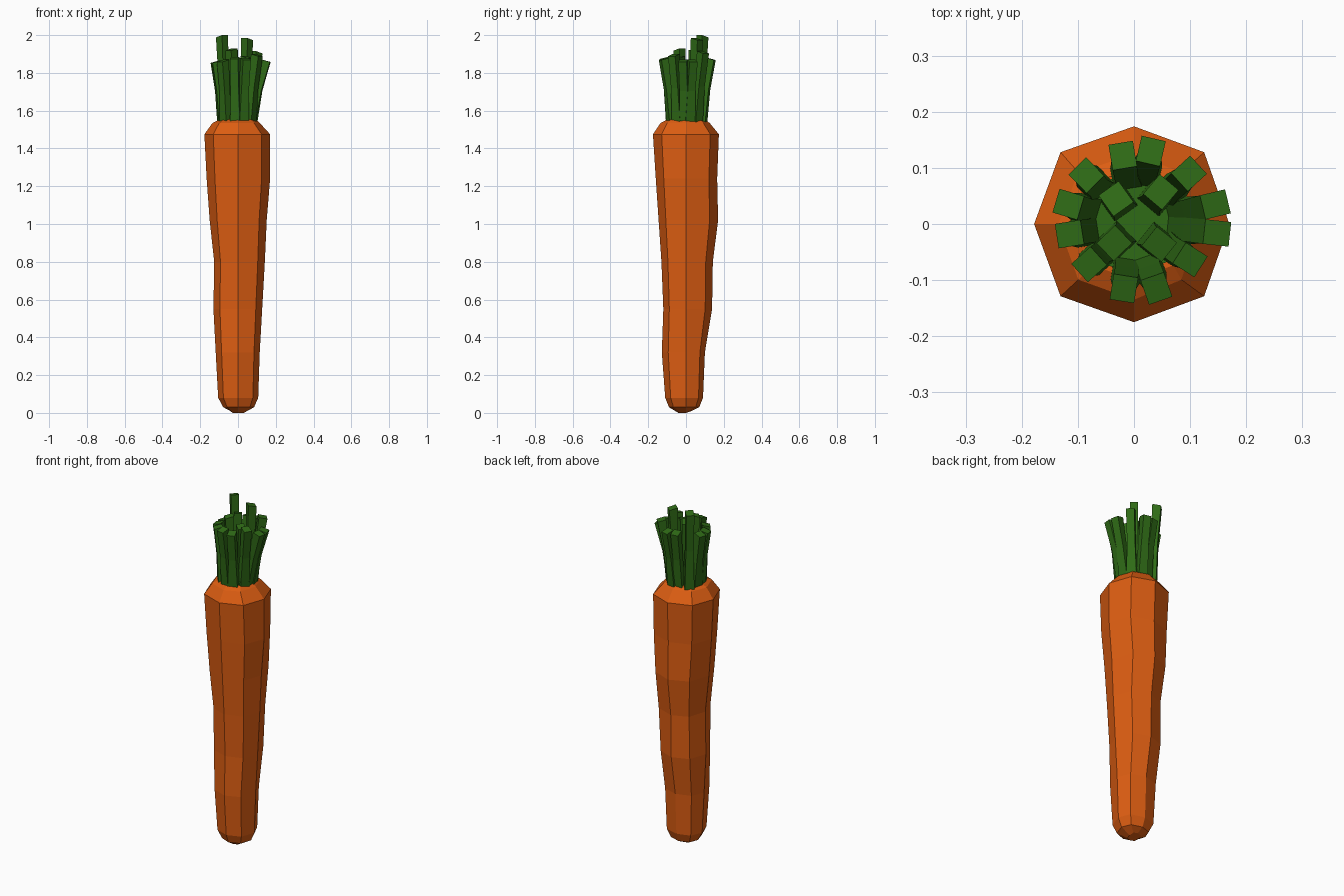
import bpy, bmesh, math
from mathutils import Vector

if "Cube" in bpy.data.objects:
    bpy.data.objects.remove(bpy.data.objects["Cube"])


def material(name, color):
    m = bpy.data.materials.new(name)
    m.diffuse_color = (*color, 1)
    m.use_nodes = True
    m.node_tree.nodes["Principled BSDF"].inputs["Base Color"].default_value = m.diffuse_color
    return m


def finish(bm, name, mat):
    bmesh.ops.recalc_face_normals(bm, faces=bm.faces)
    me = bpy.data.meshes.new(name)
    bm.to_mesh(me)
    bm.free()
    me.materials.append(mat)
    ob = bpy.data.objects.new(name, me)
    bpy.context.collection.objects.link(ob)
    return ob


def loft(bm, rings):
    loops = [[bm.verts.new(p) for p in r] for r in rings]
    n = len(loops[0])
    for a, b in zip(loops, loops[1:]):
        for i in range(n):
            j = (i + 1) % n
            bm.faces.new((a[i], a[j], b[j], b[i]))
    bm.faces.new(loops[0][::-1])
    bm.faces.new(loops[-1])


def octagon(z, left, right, front, back):
    pts = []
    for i in range(8):
        c, s = math.cos(i * math.pi / 4), math.sin(i * math.pi / 4)
        k = 1.04 if i % 2 else 1.0
        pts.append((k * c * (right if c > 0 else left),
                    k * s * (back if s > 0 else front), z))
    return pts


orange = material("carrot_orange", (0.72, 0.11, 0.006))
green = material("leaf_green", (0.028, 0.145, 0.008))

# Root: uneven eight-sided rings (z, left, right, front, back)
profile = [
    (0.005, .04, .03, .04, .03), (0.03, .078, .085, .09, .07),
    (0.08, .105, .107, .110, .09), (0.32, .118, .115, .128, .10),
    (0.55, .130, .128, .120, .138), (0.80, .126, .142, .130, .142),
    (1.02, .150, .152, .145, .170), (1.24, .166, .170, .160, .165),
    (1.475, .178, .170, .175, .174), (1.535, .135, .115, .135, .125),
    (1.553, .10, .095, .10, .10),
]
bm = bmesh.new()
loft(bm, [octagon(*p) for p in profile])
bm.verts.ensure_lookup_table()
for v in bm.verts:
    if v.co.z < 0.01:
        v.co.z = 0.0 if v.co.y <= 0 else 0.01
finish(bm, "carrot_root", orange)

# Low crown under the stems
bm = bmesh.new()
loft(bm, [octagon(1.53, .092, .085, .09, .095), octagon(1.575, .092, .085, .09, .095)])
finish(bm, "leaf_crown", green)

# Cut leaf stems: tip x, tip y, tip z, base spread
stems = [
    (-.117, .035, 1.865, .70), (-.085, .087, 2.0, .80), (-.020, .122, 1.88, .66),
    (.030, .130, 1.88, .66), (.098, .090, 1.915, .62), (.145, .035, 1.87, .52),
    (.148, -.016, 1.87, .50), (.100, -.064, 1.90, .65), (.040, -.115, 1.88, .65),
    (-.018, -.115, 1.885, .70), (-.080, -.072, 1.87, .80), (-.115, -.018, 1.865, .72),
    (-.032, .045, 1.92, .80), (.048, .057, 1.985, .80),
    (-.035, -.034, 1.93, .80), (.045, -.036, 1.89, .80),
]
bm = bmesh.new()
for x, y, z, spread in stems:
    out = Vector((x, y, 0)).normalized()
    side = Vector((-out.y, out.x, 0))
    rings = []
    for t, r, w in ((0, .022, .026), (.5, .019, .021), (1, .023, .022)):
        k = spread + (1 - spread) * t ** 1.2
        c = Vector((x * k, y * k, 1.54 + (z - 1.54) * t))
        tilt = -0.006 if t == 1 else 0
        rings.append([c + out * r * a + side * w * b + Vector((0, 0, tilt * (a + 1)))
                      for a, b in ((1, 1), (-1, 1), (-1, -1), (1, -1))])
    loft(bm, rings)
finish(bm, "leaf_stems", green)
